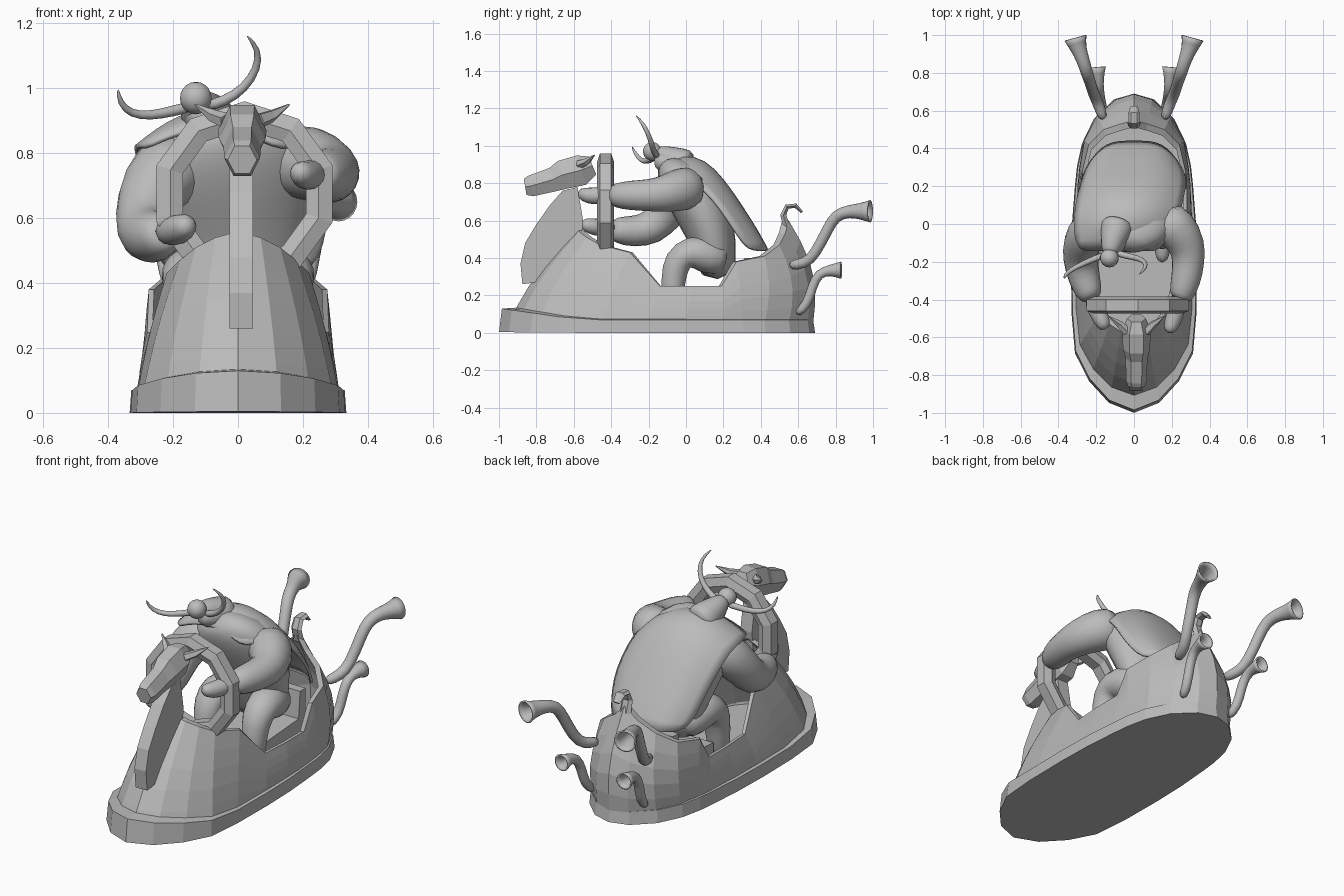
import bpy, bmesh, math
from mathutils import Vector

cube = bpy.data.objects.get("Cube")
if cube:
    bpy.data.objects.remove(cube, do_unlink=True)

GREY = (0.5, 0.5, 0.5, 1)
mat = bpy.data.materials.new("plain_grey")
mat.use_nodes = True
mat.diffuse_color = GREY
mat.node_tree.nodes["Principled BSDF"].inputs["Base Color"].default_value = GREY


def finish(name, bm, smooth=False, subdivide=0, thickness=0):
    """Turn a bmesh into an object with the shared material."""
    bmesh.ops.recalc_face_normals(bm, faces=bm.faces)
    for face in bm.faces:
        face.smooth = smooth
    mesh = bpy.data.meshes.new(name)
    bm.to_mesh(mesh)
    bm.free()
    mesh.materials.append(mat)
    obj = bpy.data.objects.new(name, mesh)
    bpy.context.collection.objects.link(obj)
    if subdivide:
        sub = obj.modifiers.new("round", 'SUBSURF')
        sub.levels = sub.render_levels = subdivide
    if thickness:
        solid = obj.modifiers.new("thickness", 'SOLIDIFY')
        solid.thickness = thickness
        solid.offset = 0
    return obj


def loft(name, rings, start_cap=True, end_cap=True, closed=True, **options):
    """Skin a row of rings that all have the same point count."""
    bm = bmesh.new()
    rows = [[bm.verts.new(p) for p in ring] for ring in rings]
    count = len(rows[0])
    for low, high in zip(rows, rows[1:]):
        for i in range(count if closed else count - 1):
            j = (i + 1) % count
            bm.faces.new((low[i], low[j], high[j], high[i]))
    if start_cap:
        bm.faces.new(rows[0])
    if end_cap:
        bm.faces.new(rows[-1])
    return finish(name, bm, **options)


def limb(name, points, radii, sides=10, **options):
    """Tube along a path; each radius is a number or a (width, depth) pair."""
    pts = [Vector(p) for p in points]
    last = len(pts) - 1
    tangents = [(pts[min(i + 1, last)] - pts[max(i - 1, 0)]).normalized()
                for i in range(last + 1)]
    side = Vector((1, 0, 0))
    if abs(tangents[0].x) > 0.8:
        side = Vector((0, 1, 0))
    rings, previous = [], tangents[0]
    for p, t, r in zip(pts, tangents, radii):
        side = previous.rotation_difference(t) @ side
        side = (side - t * side.dot(t)).normalized()
        up = t.cross(side)
        rx, ry = r if isinstance(r, tuple) else (r, r)
        angles = [math.tau * k / sides for k in range(sides)]
        rings.append([p + side * rx * math.cos(a) + up * ry * math.sin(a) for a in angles])
        previous = t
    return loft(name, rings, **options)


SOFT = dict(smooth=True, subdivide=1)

# Hull outline, bow to stern: base x, base y, top x, top y, top z
half = [(0, -.95, 0, -.58, .56), (.125, -.9, .07, -.57, .54), (.225, -.79, .13, -.53, .51),
        (.295, -.65, .18, -.46, .47), (.312, -.45, .22, -.3, .43), (.315, -.2, .27, -.14, .25),
        (.31, 0, .28, .03, .25), (.295, .2, .28, .19, .25), (.285, .3, .275, .27, .38),
        (.26, .42, .24, .42, .41), (.2, .55, .16, .5, .47), (.1, .65, .07, .53, .53),
        (0, .68, 0, .55, .6)]
outline = half + [(-a, b, -c, d, e) for a, b, c, d, e in half[-2:0:-1]]


def hull_ring(t, shrink=1.0):
    ring = []
    for bx, by, tx, ty, tz in outline:
        p = Vector((bx, by, .05)).lerp(Vector((tx, ty, tz)), t)
        bulge = math.sin(math.pi * t) * (.005 + .05 * max(0, abs(by) - .3))
        flat = Vector((bx, by, 0)).normalized()
        p += flat * bulge * (2.6 if by > 0 else 1)
        ring.append((p.x * shrink, (p.y + .05) * shrink - .05, p.z))
    return ring


steps = [k / 5 for k in range(6)]
loft("hull", [hull_ring(t) for t in steps] + [hull_ring(t, .94) for t in reversed(steps)],
     start_cap=False, end_cap=False)


# Bumper band around the base, with the floor inside it
def band_ring(grow, height, rise):
    return [(bx * 1.06 * grow, by * (1.052 if by < 0 else 1.015) * grow,
             height + rise * max(0, -by - .55)) for bx, by, *_ in outline]


loft("bumper_band", [band_ring(1, 0, .01), band_ring(.985, .07, .15),
                     band_ring(.9, .075, .15), band_ring(.88, .06, 0)])


# Figurehead neck, an upright fin on the bow
def plate(name, profile, centre, width):
    rings = [[(centre + s * width, y, z) for y, z in profile] for s in (-1, 1)]
    return loft(name, rings)


plate("figurehead_neck", [(-.56, .5), (-.55, .6), (-.58, .78), (-.66, .76), (-.73, .68),
      (-.8, .58), (-.86, .48), (-.885, .37), (-.875, .26), (-.8, .27)], .01, .036)

# Figurehead beast head with ears
MID = .013
limb("figurehead_head", [(MID, y, z) for y, z in
     ((-.5, .895), (-.56, .87), (-.66, .845), (-.71, .82), (-.83, .785), (-.86, .78))],
     [(.05, .06), (.075, .095), (.072, .09), (.058, .075), (.055, .065), (.045, .05)], sides=6)
for s, word in ((-1, "right"), (1, "left")):
    limb("figurehead_ear_" + word, [(MID + s * .05, -.57, .9), (MID + s * .09, -.53, .915),
         (MID + s * .145, -.49, .95)], [.025, .02, .003], sides=5)

# Ten-sided steering wheel
wheel = []
for k in range(11):
    a = math.pi / 2 + math.tau * k / 10
    wheel.append([(.02 + r * math.cos(a), y, .675 + r * math.sin(a))
                  for r, y in ((.285, -.46), (.285, -.4), (.24, -.385), (.2, -.4),
                               (.2, -.46), (.24, -.475))])
loft("steering_wheel", wheel, start_cap=False, end_cap=False)

# Exhaust pipes with flared mouths, and the curled tail
for s, word in ((-1, "right"), (1, "left")):
    limb("upper_exhaust_" + word, [(s * x, y, z) for x, y, z in
         ((.16, .55, .36), (.19, .64, .37), (.215, .69, .42), (.235, .76, .56), (.25, .8, .63),
          (.27, .87, .65), (.295, .93, .65), (.31, .985, .65))],
         [.025, .027, .027, .027, .03, .032, .04, .06], end_cap=False, thickness=.008, **SOFT)
    limb("lower_exhaust_" + word, [(s * x, y, z) for x, y, z in
         ((.16, .59, .1), (.175, .65, .15), (.18, .675, .25), (.185, .71, .32),
          (.19, .77, .335), (.195, .83, .335))],
         [.02, .023, .023, .023, .026, .045], end_cap=False, thickness=.008, **SOFT)
limb("curled_tail", [(0, .54, .56), (0, .52, .63), (0, .54, .675), (0, .585, .68), (0, .62, .645)],
     [(.035, .022), (.032, .018), (.03, .016), (.03, .014), (.02, .008)], sides=6)

# Seat
plate("seat_back", [(.28, .06), (.36, .06), (.36, .4), (.31, .4)], 0, .17)
plate("seat_cushion", [(.0, .06), (.3, .06), (.3, .25), (.0, .23)], 0, .17)

# Driver body, leaning forward
limb("driver_torso", [(0, .17, .28), (0, .16, .45), (-.01, .1, .64), (-.03, .01, .78),
     (-.05, -.08, .86), (-.07, -.12, .9)],
     [(.16, .1), (.21, .12), (.26, .16), (.27, .15), (.2, .1), (.08, .05)], sides=12, **SOFT)

# Arms reach unevenly to the wheel
limb("left_arm", [(.13, .04, .78), (.23, -.02, .77), (.285, -.12, .74), (.29, -.2, .735),
     (.275, -.3, .735), (.25, -.38, .735), (.24, -.4, .735)],
     [.12, .125, .105, .09, .085, .07, .05], **SOFT)
limb("left_hand", [(.245, -.38, .735), (.225, -.45, .735), (.205, -.52, .73), (.18, -.58, .75)],
     [.045, .052, .05, .03], sides=8, **SOFT)
limb("right_arm", [(-.14, .02, .78), (-.235, -.03, .74), (-.28, -.1, .65), (-.285, -.18, .555),
     (-.265, -.29, .54), (-.235, -.37, .55), (-.22, -.4, .56)],
     [.12, .125, .105, .1, .09, .075, .05], **SOFT)
limb("right_hand", [(-.23, -.38, .56), (-.2, -.45, .56), (-.17, -.51, .57), (-.15, -.56, .585)],
     [.045, .052, .05, .03], sides=8, **SOFT)

# Legs bent at the knee
for s, word in ((-1, "right"), (1, "left")):
    limb("leg_" + word, [(s * x, y, z) for x, y, z in
         ((.1, .22, .38), (.13, .12, .41), (.15, .02, .44), (.15, -.05, .39),
          (.15, -.07, .28), (.15, -.08, .1))], [.08, .105, .095, .085, .068, .06], **SOFT)
    limb("boot_" + word, [(s * .15, -.04, .13), (s * .15, -.12, .13), (s * .15, -.21, .12)],
         [.05, .05, .03], sides=8, **SOFT)

# Head under a cone helmet with a round knob and sweeping horns
limb("driver_face", [(-.08, .01, .88), (-.1, -.07, .9), (-.11, -.14, .92), (-.115, -.17, .92)],
     [.08, .075, .055, .03], **SOFT)
limb("helmet", [(-.08, .02, .88), (-.1, -.05, .915), (-.12, -.11, .945), (-.13, -.17, .965)],
     [.105, .085, .06, .04], **SOFT)
bm = bmesh.new()
bmesh.ops.create_uvsphere(bm, u_segments=14, v_segments=10, radius=.05)
bmesh.ops.translate(bm, verts=bm.verts, vec=(-.13, -.18, .97))
finish("helmet_knob", bm, smooth=True)
horn_sizes = [.02, .018, .016, .014, .011, .003]
limb("horn_left", [(-.1, -.15, .945), (-.04, -.17, .96), (.02, -.18, 1), (.06, -.2, 1.06),
     (.065, -.23, 1.12), (.025, -.27, 1.165)], horn_sizes, sides=8, **SOFT)
limb("horn_right", [(-.14, -.16, .945), (-.2, -.18, .93), (-.27, -.21, .915), (-.33, -.24, .92),
     (-.365, -.27, .955), (-.37, -.29, 1)], horn_sizes, sides=8, **SOFT)

# Cape draped over the back: y, z, half width, sideways shift, edge droop, edge pull forward
cape_rows = [(-.14, .875, .21, -.08, .06, 0), (-.02, .955, .265, -.055, .13, .02),
             (.1, .925, .275, -.035, .13, .04), (.2, .82, .28, -.02, .1, .06),
             (.3, .67, .275, 0, .06, .08), (.38, .545, .26, 0, .03, .1),
             (.435, .44, .225, 0, 0, .1)]
cape = []
for y, z, half_width, shift, droop, pull in cape_rows:
    spread = [k / 4 for k in range(-4, 5)]
    cape.append([(shift + u * half_width, y - pull * u ** 4, z - droop * u * u) for u in spread])
loft("cape", cape, start_cap=False, end_cap=False, closed=False, thickness=.015, **SOFT)
